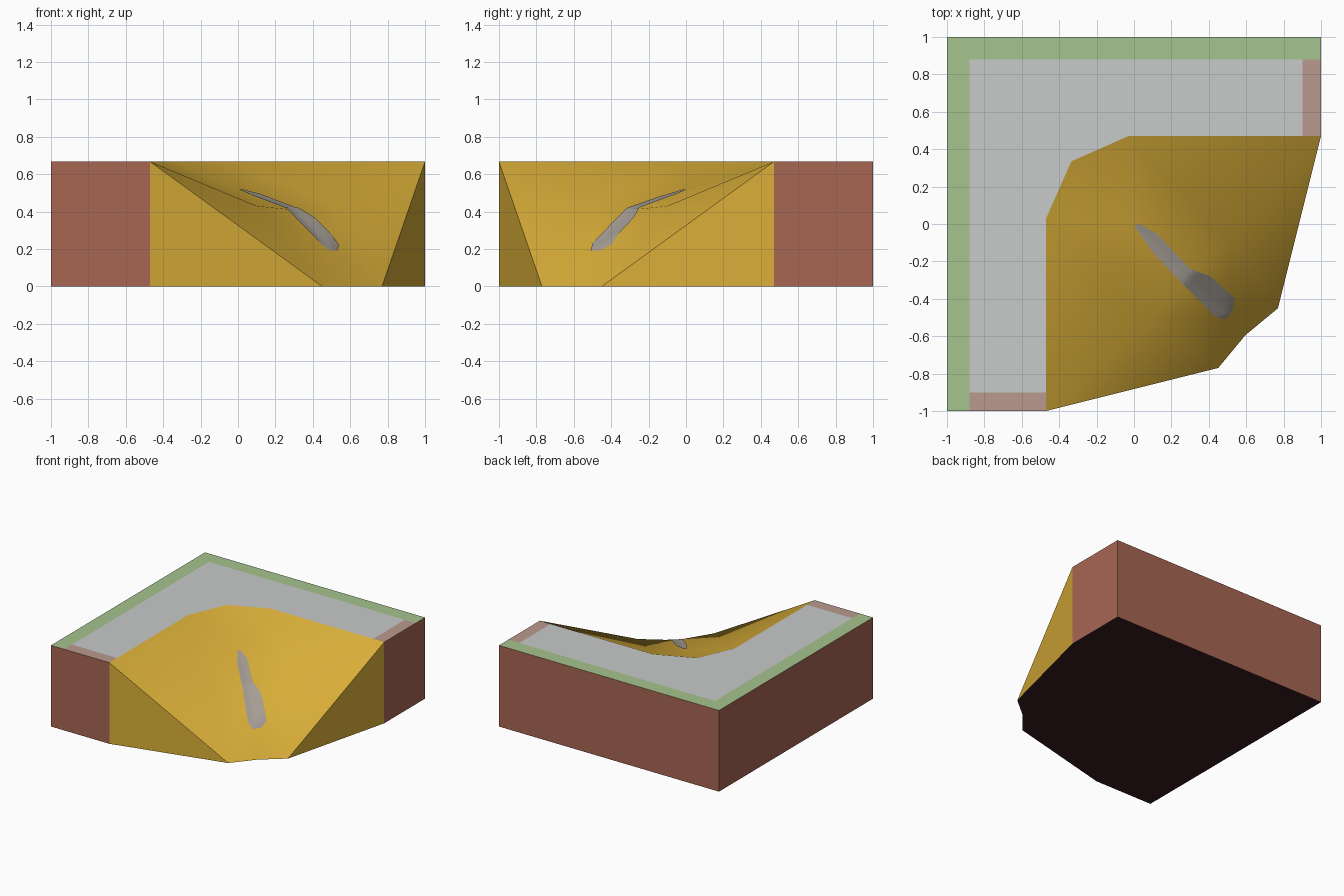
import bpy, bmesh, math
from mathutils import Vector
from mathutils.bvhtree import BVHTree

if "Cube" in bpy.data.objects:
    bpy.data.objects.remove(bpy.data.objects["Cube"])


def material(name, rgb):
    m = bpy.data.materials.new(name)
    m.diffuse_color = [(c / 255 / 12.92 if c < 10 else ((c / 255 + 0.055) / 1.055) ** 2.4)
                       for c in rgb] + [1]
    m.use_nodes = True
    m.node_tree.nodes["Principled BSDF"].inputs["Base Color"].default_value = m.diffuse_color
    return m


BRICK = material("brick_red", (168, 102, 84))
DARK = material("dark_underside", (58, 29, 33))
GREEN = material("grass_green", (166, 196, 143))
GREY = material("pale_grey", (200, 203, 202))
PINK = material("dusty_pink", (187, 154, 142))
SAND = material("sand_yellow", (216, 173, 56))
STONE = material("path_grey", (165, 158, 150))

H = 0.667  # height of the plateau


def mesh_object(name, faces, mat, outward=None):
    """Build faces from point lists; flip each face towards the outward vector."""
    bm = bmesh.new()
    for pts in faces:
        bm.faces.new([bm.verts.new(p) for p in pts])
    bmesh.ops.remove_doubles(bm, verts=bm.verts, dist=0.0005)
    bm.normal_update()
    if outward:
        for f in bm.faces:
            if f.normal.dot(Vector(outward)) < 0:
                f.normal_flip()
    me = bpy.data.meshes.new(name)
    bm.to_mesh(me)
    bm.free()
    me.materials.append(mat)
    ob = bpy.data.objects.new(name, me)
    bpy.context.collection.objects.link(ob)
    return ob


def flat(pts, z=H):
    return [(x, y, z) for x, y in pts]


def mirror(p):
    """Mirror across the diagonal of the corner."""
    return (-p[1], -p[0], p[2])


def smooth(ob, angle):
    bpy.ops.object.select_all(action='DESELECT')
    ob.select_set(True)
    bpy.context.view_layer.objects.active = ob
    bpy.ops.object.shade_smooth_by_angle(angle=math.radians(angle))


# Cliff walls around the two full sides and the two end stubs
path = [(1, 0.47), (1, 1), (-1, 1), (-1, -1), (-0.47, -1)]
walls = [[(*a, 0), (*b, 0), (*b, H), (*a, H)] for a, b in zip(path, path[1:])]
mesh_object("cliff_wall", walls, BRICK)

# Underside
mesh_object("underside", [flat(path + [(0.45, -0.77), (0.595, -0.595), (0.77, -0.45)], 0)],
            DARK, (0, 0, -1))

# Plateau top: grass border, paving and end strips
mesh_object("grass_border", [
    flat([(-1, -1), (-0.88, -1), (-0.88, 0.88), (-1, 1)]),
    flat([(-1, 1), (-0.88, 0.88), (1, 0.88), (1, 1)])], GREEN, (0, 0, 1))
mesh_object("paving", [
    flat([(-0.88, -0.9), (-0.47, -0.9), (-0.47, 0.03), (-0.335, 0.335), (-0.88, 0.88)]),
    flat([(-0.88, 0.88), (-0.335, 0.335), (-0.03, 0.47), (0.9, 0.47), (0.9, 0.88)])],
    GREY, (0, 0, 1))
mesh_object("end_strips", [
    flat([(-0.88, -1), (-0.47, -1), (-0.47, -0.9), (-0.88, -0.9)]),
    flat([(0.9, 0.47), (1, 0.47), (1, 0.88), (0.9, 0.88)])], PINK, (0, 0, 1))

# Sandy slope: one half as triangles, mirrored across the diagonal
top_end, foot_end = (-0.47, -1, H), (-0.47, -1, 0)
top_side, top_mid = (-0.47, 0.03, H), (-0.335, 0.335, H)
hollow, ridge, ridge_mid = (0, 0, 0.515), (0.1, -0.51, 0.43), (0.285, -0.285, 0.41)
lower_mid, foot, foot_mid = (0.49, -0.49, 0.2), (0.45, -0.77, 0), (0.595, -0.595, 0)
half = [(top_end, ridge, top_side), (top_side, ridge, hollow), (top_side, hollow, top_mid),
        (hollow, ridge, ridge_mid), (top_end, foot, ridge), (ridge, foot, lower_mid),
        (ridge, lower_mid, ridge_mid), (foot, foot_mid, lower_mid),
        (top_end, foot_end, foot)]
slope_faces = half + [[mirror(p) for p in f] for f in half]
slope = mesh_object("sandy_slope", slope_faces, SAND, (1, -1, 1))
smooth(slope, 50)

# Worn path draped on the slope
tree = BVHTree.FromPolygons([v.co.copy() for v in slope.data.vertices],
                            [list(p.vertices) for p in slope.data.polygons])


def drape(p):
    hit = tree.ray_cast(Vector((p.x, p.y, 2)), Vector((0, 0, -1)))[0]
    return (p.x, p.y, hit.z + 0.006)


stations = [((0, -0.01), (0.03, 0)), ((0.1, -0.15), (0.12, -0.05)),
            ((0.25, -0.31), (0.3, -0.24)), ((0.33, -0.39), (0.41, -0.28)),
            ((0.44, -0.5), (0.54, -0.4)), ((0.49, -0.51), (0.53, -0.46))]
rows = []
for (a, b), (c, d) in zip(stations, stations[1:]):
    for i in range(6):
        t = i / 5
        left, right = Vector(a).lerp(Vector(c), t), Vector(b).lerp(Vector(d), t)
        rows.append([drape(left.lerp(right, j / 6)) for j in range(7)])
strips = [(r[j], r[j + 1], s[j + 1], s[j])
          for k, (r, s) in enumerate(zip(rows, rows[1:])) if k % 6 != 5 for j in range(6)]
smooth(mesh_object("worn_path", strips, STONE, (0, 0, 1)), 50)
